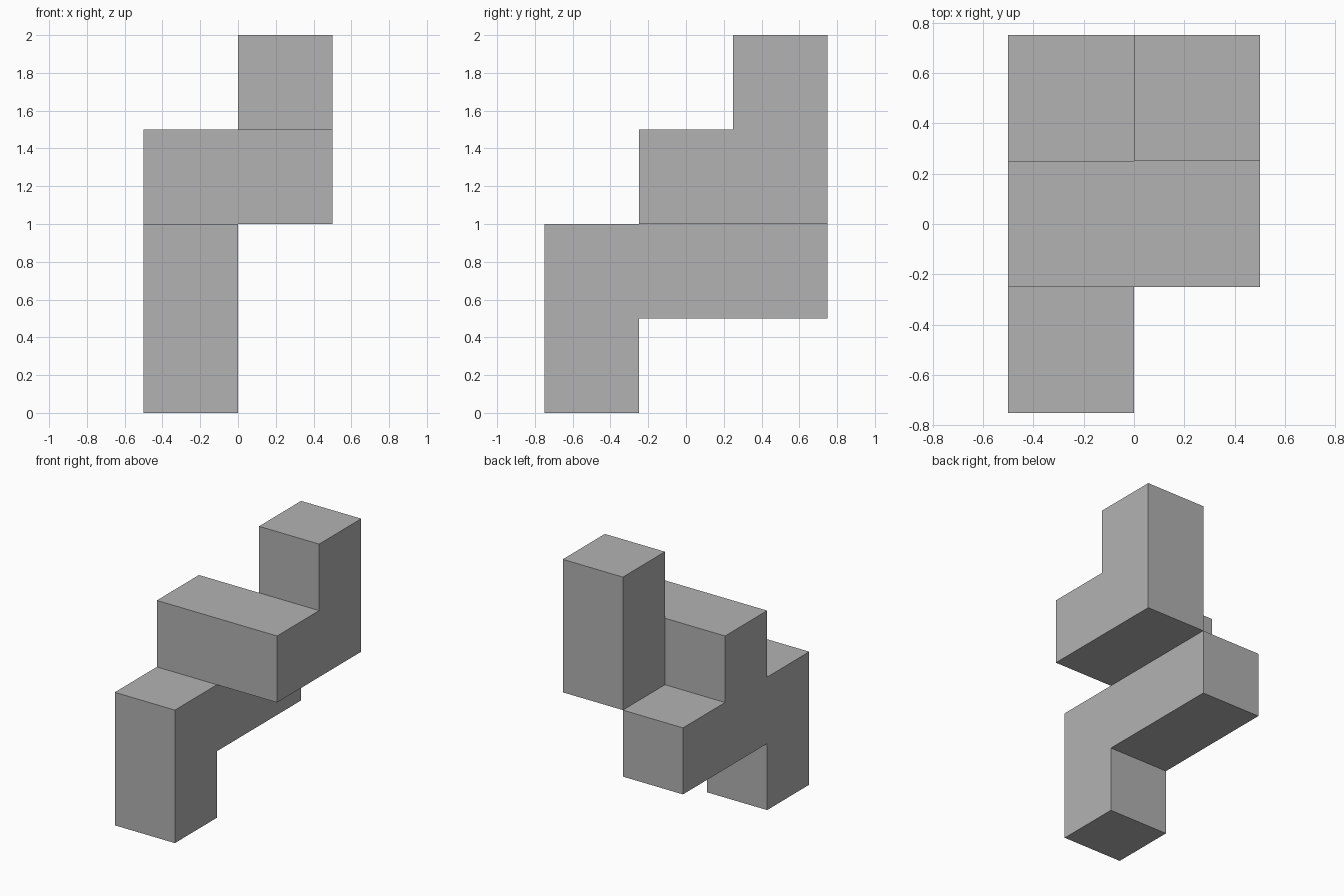
import bpy
import bmesh
from mathutils import Vector

cube = bpy.data.objects.get("Cube")
if cube:
    bpy.data.objects.remove(cube, do_unlink=True)

SIZE = 0.5
ORIGIN = Vector((-0.5, -0.75, 0.0))


def cell_run(start, end):
    """All grid cells in the straight bar from start to end."""
    return {(x, y, z)
            for x in range(start[0], end[0] + 1)
            for y in range(start[1], end[1] + 1)
            for z in range(start[2], end[2] + 1)}


# Bars of the block figure, on a grid of equal cells
foot = cell_run((0, 0, 0), (0, 0, 1))
lower_bar = cell_run((0, 0, 1), (0, 2, 1))
cross_bar = cell_run((0, 1, 2), (1, 1, 2))
tower = cell_run((1, 2, 2), (1, 2, 3))
cells = foot | lower_bar | cross_bar | tower

# Outer skin only: a face wherever a cell has no neighbour
bm = bmesh.new()
for cell in sorted(cells):
    centre = Vector(cell) + Vector((0.5, 0.5, 0.5))
    for axis in range(3):
        for sign in (-1, 1):
            normal = Vector((0, 0, 0))
            normal[axis] = sign
            if tuple(int(c) for c in Vector(cell) + normal) in cells:
                continue
            u = Vector((0, 0, 0))
            u[(axis + 1) % 3] = 0.5
            v = normal.cross(u)
            middle = centre + normal * 0.5
            corners = (middle - u - v, middle + u - v, middle + u + v, middle - u + v)
            bm.faces.new([bm.verts.new(ORIGIN + c * SIZE) for c in corners])

# Weld the skin and merge coplanar squares into whole flat sides
bmesh.ops.remove_doubles(bm, verts=bm.verts, dist=0.001)
bmesh.ops.dissolve_limit(bm, angle_limit=0.01, verts=bm.verts, edges=bm.edges)

mesh = bpy.data.meshes.new("stepped_blocks")
bm.to_mesh(mesh)
bm.free()
blocks = bpy.data.objects.new("stepped_blocks", mesh)
bpy.context.collection.objects.link(blocks)

# Plain grey finish
grey = bpy.data.materials.new("plain grey")
grey.use_nodes = True
colour = (0.448, 0.448, 0.448, 1.0)
grey.diffuse_color = colour
for node in grey.node_tree.nodes:
    if node.type == "BSDF_PRINCIPLED":
        node.inputs["Base Color"].default_value = colour
mesh.materials.append(grey)
